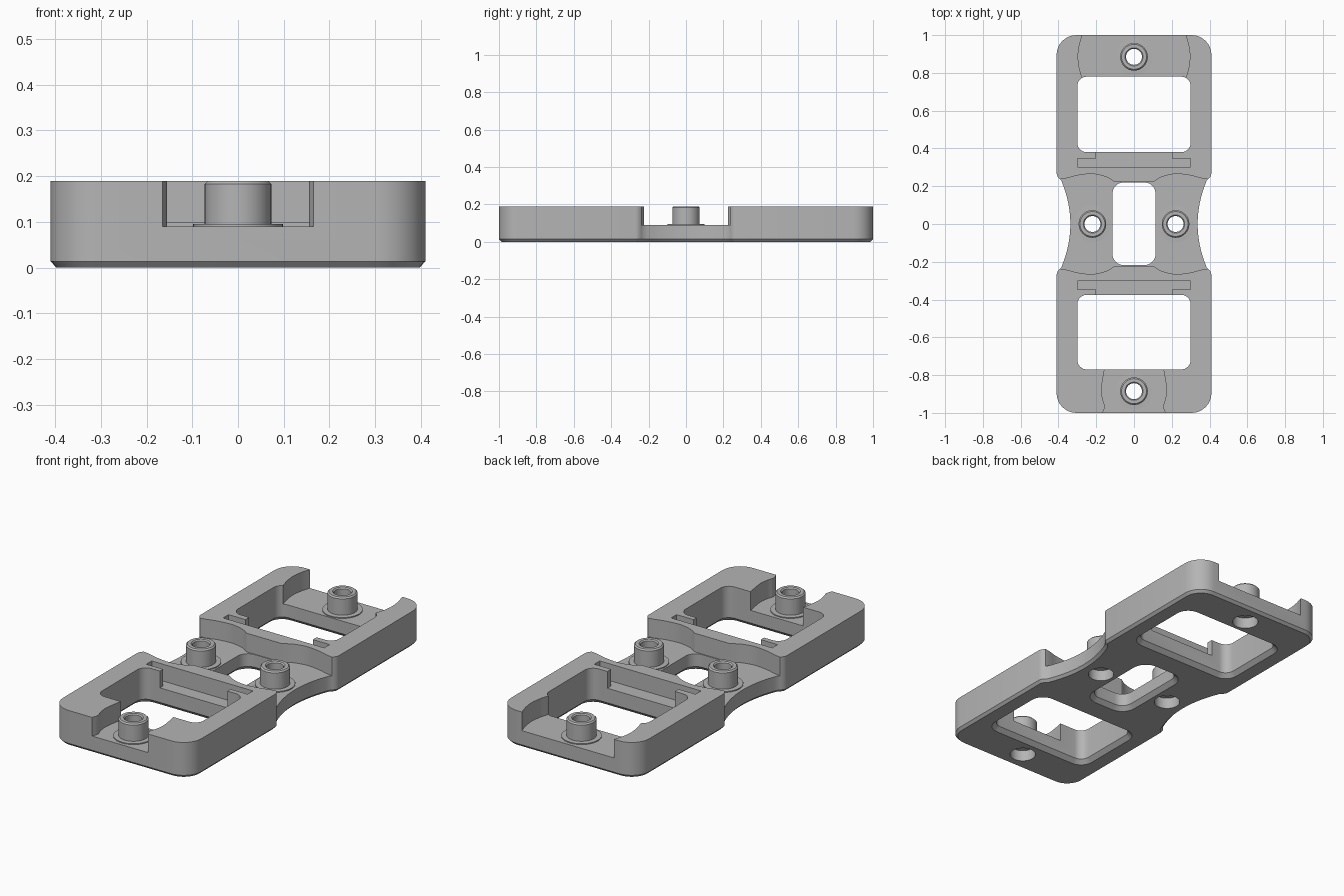
import bpy, bmesh
from math import pi, cos, sin
from mathutils import Vector

if "Cube" in bpy.data.objects:
    bpy.data.objects.remove(bpy.data.objects["Cube"])

FLOOR, TOP = 0.09, 0.19

grey = bpy.data.materials.new("plain_grey")
grey.use_nodes = True
colour = (0.46, 0.46, 0.46, 1)
grey.diffuse_color = colour
grey.node_tree.nodes["Principled BSDF"].inputs["Base Color"].default_value = colour


def finish(name, bm):
    bmesh.ops.recalc_face_normals(bm, faces=bm.faces)
    mesh = bpy.data.meshes.new(name)
    bm.to_mesh(mesh)
    bm.free()
    mesh.materials.append(grey)
    ob = bpy.data.objects.new(name, mesh)
    bpy.context.collection.objects.link(ob)
    return ob


def offset(pts, d):
    """Mitred outward offset of a counter-clockwise outline."""
    out = []
    for i, p in enumerate(pts):
        a = (p - pts[i - 1]).normalized()
        b = (pts[(i + 1) % len(pts)] - p).normalized()
        n1, n2 = Vector((a.y, -a.x)), Vector((b.y, -b.x))
        out.append(p + (n1 + n2) * d / (1 + n1.dot(n2)))
    return out


def prism(name, pts, levels):
    """Stack of outline rings; each level is (height, offset)."""
    pts = [Vector(p) for p in pts]
    bm = bmesh.new()
    rings = [[bm.verts.new((p.x, p.y, z)) for p in offset(pts, d)] for z, d in levels]
    for lo, hi in zip(rings, rings[1:]):
        for i in range(len(lo)):
            bm.faces.new((lo[i - 1], lo[i], hi[i], hi[i - 1]))
    bm.faces.new(rings[0][::-1])
    bm.faces.new(rings[-1])
    return finish(name, bm)


def lathe(name, profile, centre, closed=True, n=48):
    """Revolve a closed (radius, height) profile; poles at radius zero merge."""
    bm = bmesh.new()
    rings = [[bm.verts.new((centre[0] + r * cos(2 * pi * i / n),
                            centre[1] + r * sin(2 * pi * i / n), z)) for i in range(n)]
             for r, z in profile]
    pairs = list(zip(rings, rings[1:]))
    if closed:
        pairs.append((rings[-1], rings[0]))
    else:
        bm.faces.new(rings[0][::-1])
        bm.faces.new(rings[-1])
    for lo, hi in pairs:
        for i in range(n):
            bm.faces.new((lo[i - 1], lo[i], hi[i], hi[i - 1]))
    return finish(name, bm)


def arc(cx, cy, r, a0, a1, n=8):
    return [(cx + r * cos(a0 + (a1 - a0) * i / n), cy + r * sin(a0 + (a1 - a0) * i / n))
            for i in range(n + 1)]


def rounded_rect(w, y0, y1, r):
    corners = [(w - r, y0 + r), (w - r, y1 - r), (-w + r, y1 - r), (-w + r, y0 + r)]
    return [p for i, (x, y) in enumerate(corners)
            for p in arc(x, y, r, (i - 1) * pi / 2, i * pi / 2)]


def rect(w, y0, y1):
    return [(-w, y0), (w, y0), (w, y1), (-w, y1)]


def mirror_x(half):
    """Close a right-hand, bottom-to-top half outline."""
    return half + [(-x, y) for x, y in reversed(half)]


def smooth_line(pts, n=6):
    """Interpolating spline through a few points."""
    v = [Vector(p) for p in pts]
    v = [2 * v[0] - v[1]] + v + [2 * v[-1] - v[-2]]
    out = []
    for a, b, c, d in zip(v, v[1:], v[2:], v[3:]):
        for i in range(n):
            t = i / n
            out.append(tuple(0.5 * (2 * b + (c - a) * t + (2 * a - 5 * b + 4 * c - d) * t * t
                                    + (3 * b - a - 3 * c + d) * t ** 3)))
    return out + [tuple(pts[-1])]


# Plate outline: rounded ends and an hourglass waist
waist = [(0.41 - 0.025 * (i / 4) ** 2, 0.27 - 0.01 * i) for i in range(5)]
bow = [(0.337 + 0.048 * (i / 10) ** 2, 0.023 * i) for i in range(9, -1, -1)]
upper = arc(0.305, 0.895, 0.105, pi / 2, 0) + waist + bow
right = [(x, -y) for x, y in upper] + upper[-2::-1]
plate = prism("plate", mirror_x(right), [(0, -0.013), (0.014, 0), (TOP, 0)])

cutters = []


def cut(pts, z0=FLOOR):
    cutters.append(prism("cutter", pts, [(z0, 0), (0.3, 0)]))


# Windows with chamfered lower rims
for w, y0, y1, r in ((0.3, 0.38, 0.78, 0.05), (0.3, -0.77, -0.375, 0.05),
                     (0.114, -0.218, 0.22, 0.06)):
    cutters.append(prism("cutter", rounded_rect(w, y0, y1, r),
                         [(-0.01, 0.032), (0.022, 0), (0.3, 0)]))

# Lowered waist floor with scalloped walls
scallop = [(0.1, 0.2235)] + smooth_line(
    [(0.105, 0.2235), (0.15, 0.25), (0.22, 0.265), (0.3, 0.257), (0.38, 0.238), (0.5, 0.23)])
cut(mirror_x([(x, -y) for x, y in scallop] + scallop[::-1]))

# End pockets around the bosses, open to the outside
front = smooth_line([(0.165, -1), (0.155, -0.965), (0.165, -0.93), (0.172, -0.88),
                     (0.165, -0.82), (0.155, -0.765)])
cut(mirror_x([(0.195, -1.05), (0.195, -1.001)] + front + [(0.155, -0.7)]))
back = smooth_line([(0.275, 0.775), (0.29, 0.83), (0.296, 0.89), (0.288, 0.95), (0.27, 1.01)])
cut(mirror_x([(0.275, 0.7)] + back + [(0.27, 1.05)]))

# Cross slots and the mouths opening them to the windows
for s in (1, -1):
    cut(rect(0.3, *sorted((0.302 * s, 0.348 * s))), 0.1)
    cut(rect(0.2, *sorted((0.34 * s, 0.42 * s))), 0.1)

# Screw holes, counterbored from below
spots = {"front_boss": (0, -0.885), "back_boss": (0, 0.885),
         "left_boss": (0.22, 0), "right_boss": (-0.22, 0)}
for c in spots.values():
    cutters.append(lathe("cutter", [(0.065, -0.02), (0.065, 0.06), (0.042, 0.06), (0.042, 0.3)],
                         c, closed=False))

for c in cutters:
    c.hide_render = True
    mod = plate.modifiers.new("cut", "BOOLEAN")
    mod.operation, mod.solver, mod.object = "DIFFERENCE", "EXACT", c
bpy.context.view_layer.objects.active = plate
for mod in list(plate.modifiers):
    bpy.ops.object.modifier_apply(modifier=mod.name)
for c in cutters:
    bpy.data.objects.remove(c)

# Hollow bosses with a low flange
parts = [plate]
for name, c in spots.items():
    parts.append(lathe(name, [(0.042, FLOOR - 0.01), (0.098, FLOOR - 0.01), (0.098, 0.095),
                              (0.073, 0.096), (0.073, 0.183), (0.066, TOP), (0.048, TOP),
                              (0.042, 0.184)], c))

for ob in bpy.context.selected_objects:
    ob.select_set(False)
for ob in parts:
    ob.select_set(True)
bpy.context.view_layer.objects.active = plate
bpy.ops.object.shade_smooth_by_angle(angle=pi / 6)
